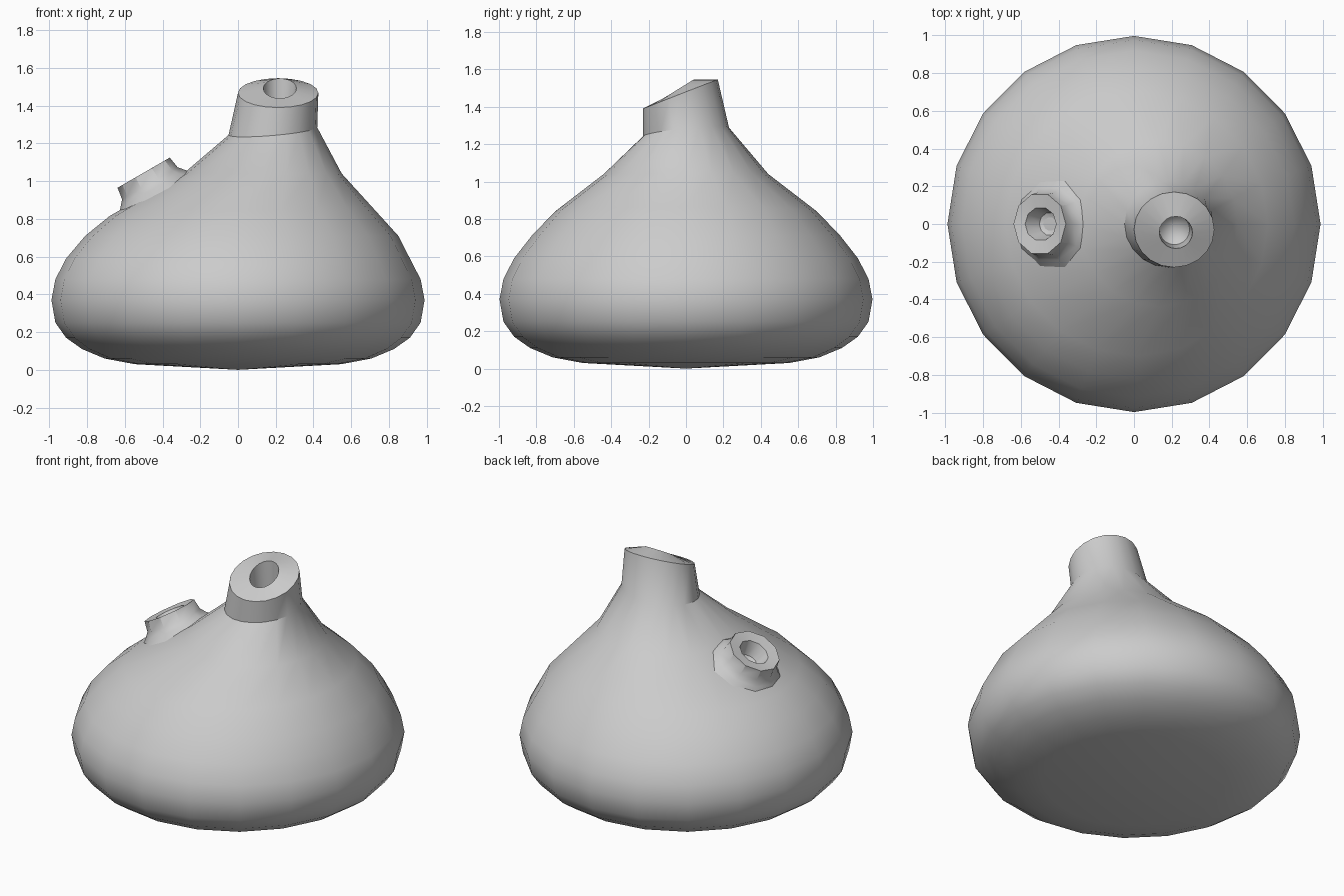
import bpy, bmesh, math
from mathutils import Vector, Matrix

cube = bpy.data.objects.get("Cube")
if cube:
    bpy.data.objects.remove(cube, do_unlink=True)

# Single clay colour
clay = bpy.data.materials.new("grey_clay")
clay.use_nodes = True
clay.diffuse_color = (0.6, 0.6, 0.6, 1)
clay.node_tree.nodes["Principled BSDF"].inputs["Base Color"].default_value = (0.6, 0.6, 0.6, 1)


def ring(center, rx, ry, sides, slope_x=0, slope_y=0):
    """Elliptical ring on a sloping plane."""
    points = []
    for i in range(sides):
        a = 2 * math.pi * i / sides
        x, y = rx * math.cos(a), ry * math.sin(a)
        points.append(Vector(center) + Vector((x, y, slope_x * x + slope_y * y)))
    return points


def loft(name, rings, cap_start=None, cap_end=None, matrix=Matrix(), angle=35):
    """Skin consecutive rings; optional pole points close the ends."""
    bm = bmesh.new()
    loops = [[bm.verts.new(matrix @ p) for p in r] for r in rings]
    n = len(loops[0])
    for low, high in zip(loops, loops[1:]):
        for i in range(n):
            j = (i + 1) % n
            bm.faces.new((low[i], low[j], high[j], high[i]))
    for pole, loop in ((cap_start, loops[0]), (cap_end, loops[-1])):
        if pole is not None:
            tip = bm.verts.new(matrix @ Vector(pole))
            for i in range(n):
                bm.faces.new((loop[i], loop[(i + 1) % n], tip))
    bmesh.ops.recalc_face_normals(bm, faces=bm.faces)
    mesh = bpy.data.meshes.new(name)
    bm.to_mesh(mesh)
    bm.free()
    obj = bpy.data.objects.new(name, mesh)
    bpy.context.collection.objects.link(obj)
    mesh.materials.append(clay)
    bpy.ops.object.select_all(action="DESELECT")
    obj.select_set(True)
    bpy.context.view_layer.objects.active = obj
    bpy.ops.object.shade_smooth_by_angle(angle=math.radians(angle))
    return obj


SIDES = 20

# Squat body, symmetrical lower part as (radius, height)
profile = [(0.55, 0.03), (0.71, 0.06), (0.83, 0.11), (0.915, 0.17),
           (0.972, 0.25), (0.993, 0.37), (0.972, 0.48), (0.915, 0.59)]
body = [ring((0, 0, z), r * 0.996, r * 1.004, SIDES) for r, z in profile]
# Shoulder leaning towards the off-centre neck
body += [
    ring((0.02, 0, 0.71), 0.83, 0.825, SIDES),
    ring((0.015, 0, 0.84), 0.695, 0.7, SIDES, 0.035),
    ring((0.13, 0, 1.04), 0.42, 0.44, SIDES),
    ring((0.185, 0, 1.265), 0.235, 0.23, SIDES, 0.085, 0.1),
]
# Neck, slanted lip and blind hole
body += [
    ring((0.213, -0.03, 1.468), 0.213, 0.2, SIDES, 0, 0.39),
    ring((0.222, -0.045, 1.492), 0.088, 0.085, SIDES, 0, 0.62),
    ring((0.215, -0.03, 1.33), 0.08, 0.08, SIDES, 0, 0.3),
]
loft("body", body, (0, 0, 0), (0.21, -0.02, 1.25))

# Small side spout, tilted outwards on the left-hand shoulder
tilt = Matrix.Translation((-0.5, 0, 1.045)) @ Matrix.Rotation(math.radians(-30), 4, "Y")
spout = [
    ring((0, 0, -0.2), 0.31, 0.31, 10),
    ring((0, 0, -0.1), 0.2, 0.2, 10),
    ring((0, 0, -0.065), 0.17, 0.175, 10),
    ring((0, 0, 0), 0.16, 0.165, 10),
    ring((0, 0, -0.01), 0.095, 0.09, 10),
    ring((0, 0, -0.1), 0.06, 0.06, 10),
]
loft("side_spout", spout, None, (0, 0, -0.13), tilt)
